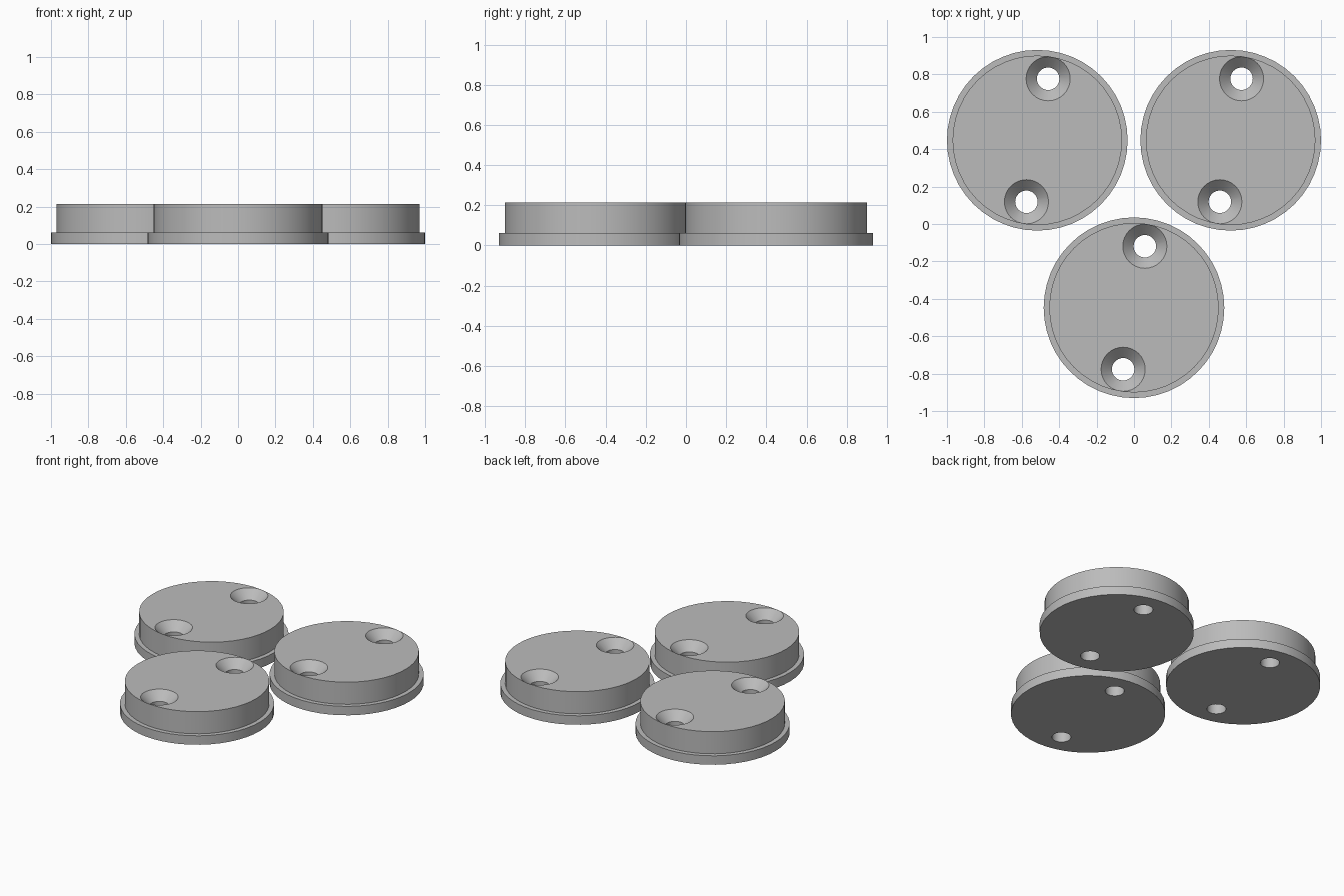
import bpy, bmesh, math

if "Cube" in bpy.data.objects:
    bpy.data.objects.remove(bpy.data.objects["Cube"])

SPACING = 1.034          # distance between disc centres
HOLE_ANGLE = math.radians(80)
HOLE_OFFSET = 0.334

grey = bpy.data.materials.new("plain grey")
grey.diffuse_color = (0.5, 0.5, 0.5, 1)
grey.use_nodes = True
grey.node_tree.nodes["Principled BSDF"].inputs["Base Color"].default_value = grey.diffuse_color


def lathe(name, profile, location, segments):
    """Closed solid of revolution from (radius, z) points, capped at both ends."""
    bm = bmesh.new()
    rings = []
    for r, z in profile:
        rings.append([bm.verts.new((r * math.cos(a), r * math.sin(a), z))
                      for a in (2 * math.pi * i / segments for i in range(segments))])
    for low, high in zip(rings, rings[1:]):
        for i in range(segments):
            j = (i + 1) % segments
            bm.faces.new((low[i], low[j], high[j], high[i]))
    bm.faces.new(rings[0][::-1])
    bm.faces.new(rings[-1])
    mesh = bpy.data.meshes.new(name)
    bm.to_mesh(mesh)
    bm.free()
    mesh.materials.append(grey)
    obj = bpy.data.objects.new(name, mesh)
    obj.location = location
    bpy.context.collection.objects.link(obj)
    return obj


# Stepped disc with a wide base flange
disc_profile = [(0.483, 0), (0.483, 0.062), (0.453, 0.062), (0.453, 0.215)]
# Countersunk screw hole: straight bore, then a 45 degree cone
hole_profile = [(0.06, -0.05), (0.06, 0.157), (0.118, 0.215), (0.118, 0.25)]

half = SPACING / 2
depth = SPACING * math.sqrt(3) / 4
discs = {"disc_back_left": (-half, depth),
         "disc_back_right": (half, depth),
         "disc_front": (0, -depth)}

for name, (cx, cy) in discs.items():
    disc = lathe(name, disc_profile, (cx, cy, 0), 48)
    for side in (1, -1):
        dx = side * HOLE_OFFSET * math.cos(HOLE_ANGLE)
        dy = side * HOLE_OFFSET * math.sin(HOLE_ANGLE)
        cutter = lathe("hole_cutter", hole_profile, (cx + dx, cy + dy, 0), 32)
        cutter.hide_render = True
        bpy.context.view_layer.update()
        mod = disc.modifiers.new("screw_hole", 'BOOLEAN')
        mod.operation = 'DIFFERENCE'
        mod.solver = 'EXACT'
        mod.object = cutter
        bpy.context.view_layer.objects.active = disc
        bpy.ops.object.modifier_apply(modifier=mod.name)
        bpy.data.objects.remove(cutter)
    # Smooth walls with crisp rims
    bpy.ops.object.select_all(action='DESELECT')
    disc.select_set(True)
    bpy.context.view_layer.objects.active = disc
    bpy.ops.object.shade_smooth_by_angle(angle=math.radians(30))
